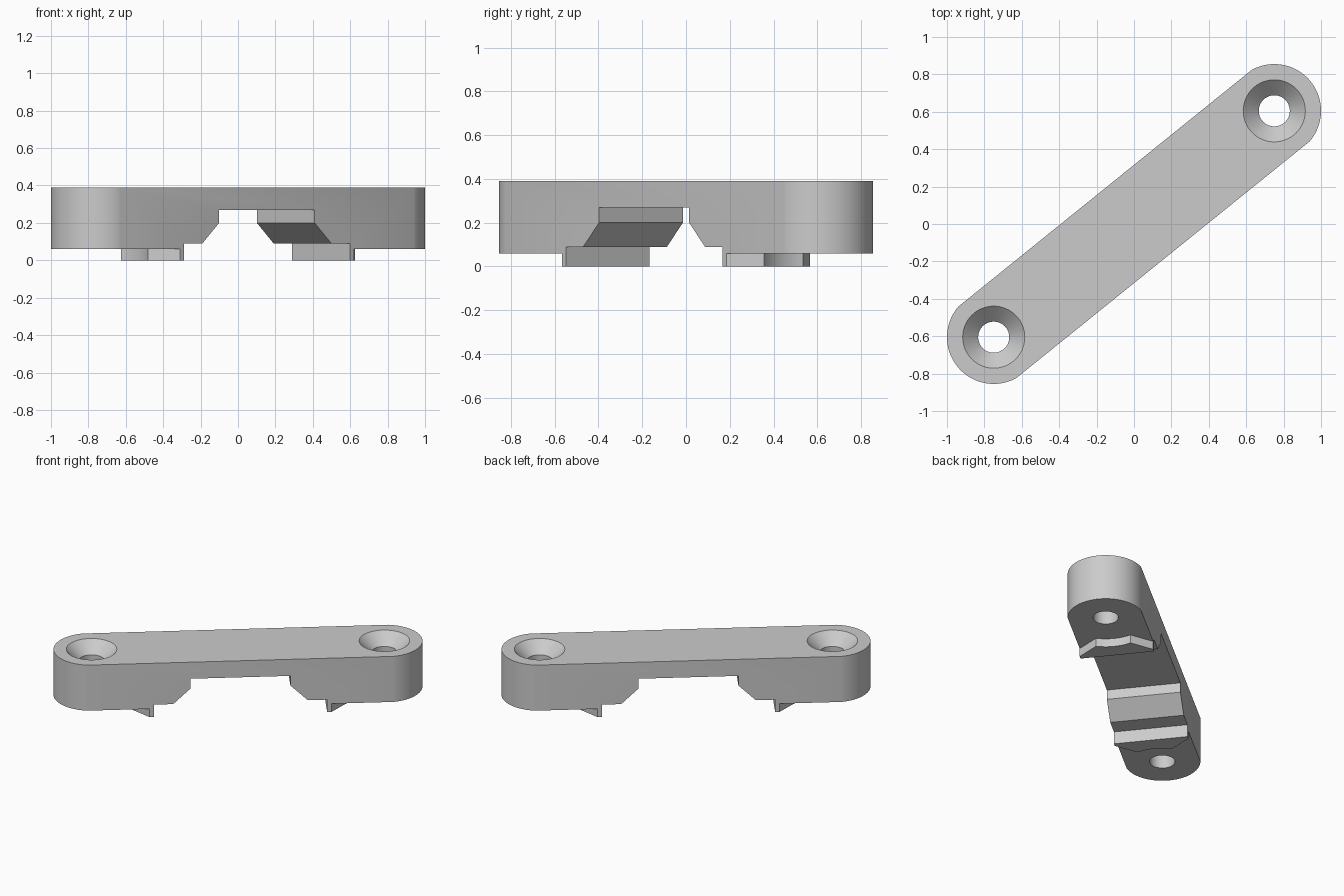
import bpy, bmesh, math
from mathutils import Matrix

if "Cube" in bpy.data.objects:
    bpy.data.objects.remove(bpy.data.objects["Cube"])

ANGLE = math.atan2(0.605, 0.75)      # bar runs diagonally
REACH = math.hypot(0.605, 0.75)      # centre to hole distance
R, W = 0.25, 0.246                   # end radius, half width
TOP, BASE = 0.39, 0.06

grey = bpy.data.materials.new("light grey")
grey.diffuse_color = (0.6, 0.6, 0.6, 1)
grey.use_nodes = True
grey.node_tree.nodes["Principled BSDF"].inputs["Base Color"].default_value = grey.diffuse_color


def prism(name, pts, place, depth):
    """Extrude a closed outline; place maps (a, b) to 3D, depth is the sweep."""
    bm = bmesh.new()
    face = bm.faces.new([bm.verts.new(place(a, b)) for a, b in pts])
    ext = bmesh.ops.extrude_face_region(bm, geom=[face])
    verts = [g for g in ext["geom"] if isinstance(g, bmesh.types.BMVert)]
    bmesh.ops.translate(bm, verts=verts, vec=depth)
    return finish(name, bm)


def finish(name, bm):
    bmesh.ops.recalc_face_normals(bm, faces=bm.faces)
    bmesh.ops.transform(bm, matrix=Matrix.Rotation(ANGLE, 4, 'Z'), verts=bm.verts)
    me = bpy.data.meshes.new(name)
    bm.to_mesh(me)
    bm.free()
    ob = bpy.data.objects.new(name, me)
    bpy.context.collection.objects.link(ob)
    me.materials.append(grey)
    return ob


def combine(target, tool, operation):
    mod = target.modifiers.new(operation, 'BOOLEAN')
    mod.operation, mod.object, mod.solver = operation, tool, 'EXACT'
    bpy.context.view_layer.objects.active = target
    bpy.ops.object.modifier_apply(modifier=mod.name)
    bpy.data.objects.remove(tool)


def arc(cx, r, a0, a1, n):
    return [(cx + r * math.cos(a0 + (a1 - a0) * i / n),
             r * math.sin(a0 + (a1 - a0) * i / n)) for i in range(n + 1)]


# Bar with rounded ends
half = math.asin(W / R)
outline = arc(REACH, R, -half, half, 40) + arc(-REACH, R, math.pi - half, math.pi + half, 40)
bar = prism("bar", outline, lambda u, v: (u, v, BASE), (0, 0, TOP - BASE))

# Stepped channel across the underside
side = [(0.57, -0.1), (0.57, 0.09), (0.443, 0.09), (0.328, 0.2), (0.328, 0.27)]
channel = side + [(-u, z) for u, z in reversed(side)]
combine(bar, prism("channel_cutter", channel, lambda u, z: (u, -0.5, z), (0, 1, 0)), 'DIFFERENCE')

for s in (1, -1):
    # Locating rib, hollowed around the screw hole
    t = math.atan2(0.115, REACH - 0.71)
    curve = arc(REACH, math.hypot(0.115, REACH - 0.71), math.pi + t, math.pi - t, 12)
    rib = [(0.57, -W), (0.598, -W)] + curve + [(0.598, W), (0.57, W)]
    combine(bar, prism("rib", [(u * s, v) for u, v in rib],
                       lambda u, v: (u, v, 0), (0, 0, BASE)), 'UNION')

    # Countersunk screw hole
    bm = bmesh.new()
    profile = [(0.083, -0.1), (0.083, 0.31), (0.166, TOP), (0.166, TOP + 0.1)]
    rings = [[bm.verts.new((REACH * s + r * math.cos(math.tau * i / 64),
                            r * math.sin(math.tau * i / 64), z)) for i in range(64)]
             for r, z in profile]
    for a, b in zip(rings, rings[1:]):
        for i in range(64):
            j = (i + 1) % 64
            bm.faces.new((a[i], a[j], b[j], b[i]))
    bm.faces.new(rings[0])
    bm.faces.new(rings[-1])
    combine(bar, finish("hole_cutter", bm), 'DIFFERENCE')

bpy.ops.object.select_all(action='DESELECT')
bar.select_set(True)
bpy.context.view_layer.objects.active = bar
bpy.ops.object.shade_smooth_by_angle(angle=math.radians(20))
